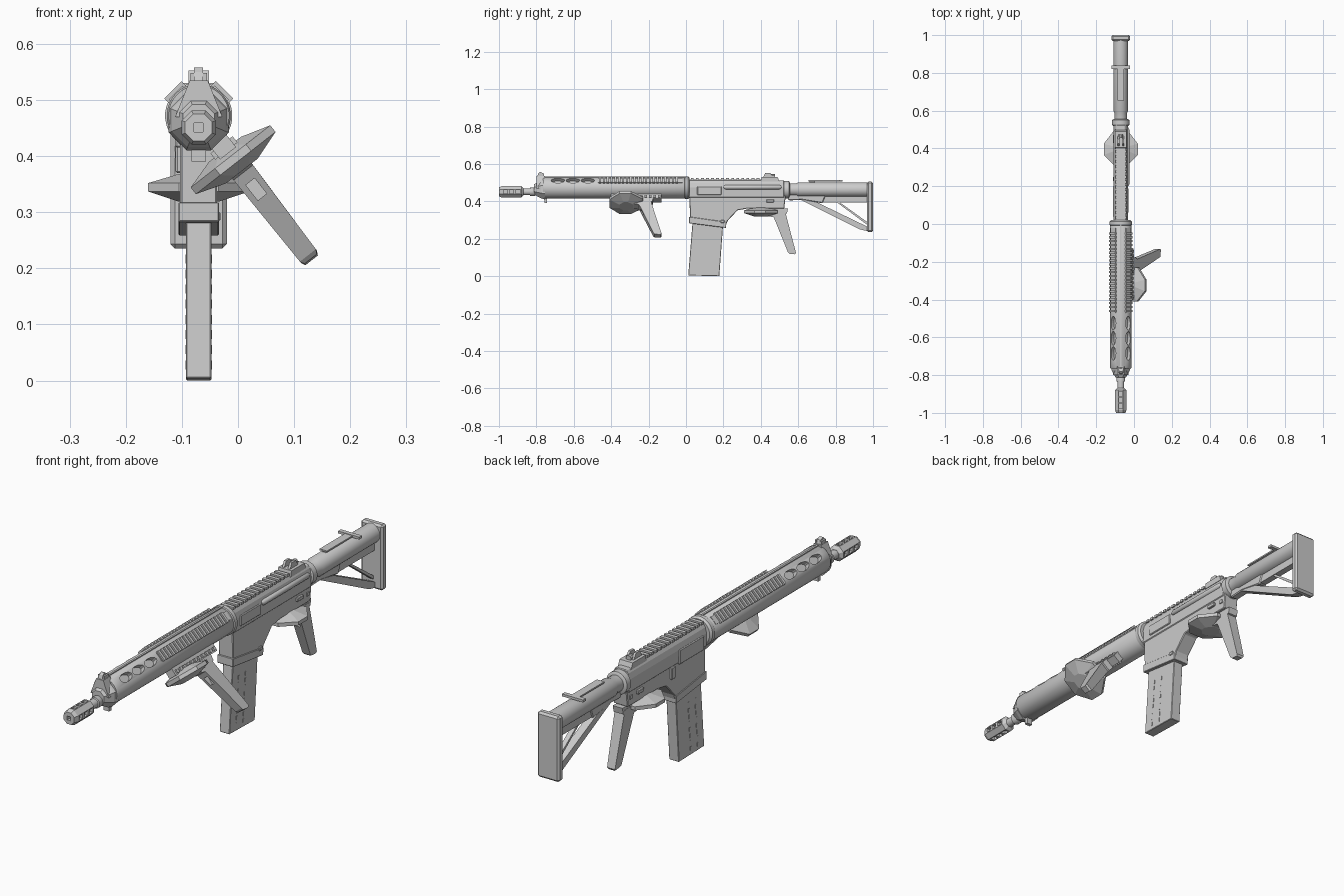
import bpy, bmesh, math
from mathutils import Matrix, Vector

if "Cube" in bpy.data.objects:
    bpy.data.objects.remove(bpy.data.objects["Cube"])

AX = -0.07      # x of the centre plane
HZ = 0.472      # height of the handguard axis
BZ = 0.451      # height of the barrel axis
mat = bpy.data.materials.new("grey")
mat.diffuse_color = (0.6, 0.6, 0.6, 1)
mat.use_nodes = True
mat.node_tree.nodes["Principled BSDF"].inputs["Base Color"].default_value = mat.diffuse_color


def finish(name, bm, smooth=False, bevel=0, turn=None):
    bmesh.ops.recalc_face_normals(bm, faces=bm.faces)
    if turn:
        bm.transform(turn)
    bm.transform(Matrix.Translation((AX, 0, 0)))
    me = bpy.data.meshes.new(name)
    bm.to_mesh(me)
    bm.free()
    ob = bpy.data.objects.new(name, me)
    bpy.context.collection.objects.link(ob)
    me.materials.append(mat)
    if bevel:
        m = ob.modifiers.new("bevel", 'BEVEL')
        m.width, m.segments = bevel, 1
    if smooth:
        bpy.context.view_layer.objects.active = ob
        ob.select_set(True)
        bpy.ops.object.shade_smooth_by_angle(angle=math.radians(35))
        ob.select_set(False)
    return ob


def add_box(bm, x0, x1, y0, y1, z0, z1, m=None):
    r = bmesh.ops.create_cube(bm, size=1)
    for v in r["verts"]:
        v.co = Vector(((x0 + x1) / 2 + v.co.x * (x1 - x0), (y0 + y1) / 2 + v.co.y * (y1 - y0),
                       (z0 + z1) / 2 + v.co.z * (z1 - z0)))
        if m:
            v.co = m @ v.co


def box(name, *a, **k):
    bm = bmesh.new()
    add_box(bm, *a)
    return finish(name, bm, **k)


def skin(bm, rings):
    loops = [[bm.verts.new(p) for p in r] for r in rings]
    for a, b in zip(loops, loops[1:]):
        for i in range(len(a)):
            j = (i + 1) % len(a)
            bm.faces.new((a[i], a[j], b[j], b[i]))
    bm.faces.new(loops[0][::-1])
    bm.faces.new(loops[-1])


def slab(name, prof, hw, **k):
    """Side profile of (y, z) points, widened to half width hw (number or one per point)."""
    w = hw if isinstance(hw, (list, tuple)) else [hw] * len(prof)
    bm = bmesh.new()
    skin(bm, [[(s * h, y, z) for (y, z), h in zip(prof, w)] for s in (-1, 1)])
    return finish(name, bm, **k)


def lathe(name, prof, zc, n=32, **k):
    """Turned part along y from (y, radius) points."""
    bm = bmesh.new()
    ang = [math.tau * (i + 0.5) / n for i in range(n)]
    skin(bm, [[(r * math.cos(a), y, zc + r * math.sin(a)) for a in ang] for y, r in prof])
    return finish(name, bm, **k)


def front_prism(name, pts, y0, y1, **k):
    bm = bmesh.new()
    skin(bm, [[(x, y, z) for x, z in pts] for y in (y0, y1)])
    return finish(name, bm, **k)


def about_axis(deg, zc=HZ):
    return (Matrix.Translation((0, 0, zc)) @ Matrix.Rotation(math.radians(deg), 4, 'Y')
            @ Matrix.Translation((0, 0, -zc)))


def cut(ob, bm, name):
    c = finish(name, bm)
    c.hide_render = True
    c.hide_viewport = True
    m = ob.modifiers.new("cut", 'BOOLEAN')
    m.operation, m.object, m.solver = 'DIFFERENCE', c, 'EXACT'


# Muzzle brake with ports on every other side, and barrel
brake = lathe("muzzle_brake", [(-1, .026), (-.985, .033), (-.88, .033), (-.868, .02)], BZ, 8)
bm = bmesh.new()
for a in (0, 90, 180, 270):
    for y in (-.965, -.932, -.899):
        add_box(bm, -.009, .009, y - .011, y + .011, BZ + .017, BZ + .05, about_axis(a, BZ))
add_box(bm, -.008, .008, -1.02, -.96, BZ - .008, BZ + .008)
cut(brake, bm, "brake_cutter")
lathe("barrel", [(-.875, .018), (-.835, .018), (-.833, .023), (-.81, .023), (-.8, .018), (-.74, .018)],
      BZ, 20, smooth=True)

# Front sight block: tapered collar, fin and lug
lathe("front_collar", [(-.812, .03), (-.775, .052), (-.755, .058)], HZ - .008, 8)
front_prism("front_sight_base", [(-.042, .47), (.042, .47), (.016, .535), (-.016, .535)], -.8, -.755)
slab("front_sight", [(-.8, .52), (-.79, .55), (-.78, .558), (-.765, .55), (-.755, .52)], .008)
for s in (-1, 1):
    box("front_sight_ear", s * .011 - .004, s * .011 + .004, -.79, -.76, .52, .548)
box("front_lug", -.013, .013, -.757, -.742, .39, .425)

# Handguard with oval openings
guard = lathe("handguard", [(-.765, .054), (-.76, .057), (-.01, .057), (0, .05)], HZ, 40, smooth=True)
bm = bmesh.new()
for a in (-45, 45):
    for y in (-.685, -.605, -.525):
        m = about_axis(a) @ Matrix.Translation((0, y, HZ + .055)) @ Matrix.Diagonal((.017, .036, .04, 1))
        bmesh.ops.create_cone(bm, cap_ends=True, segments=20, radius1=1, radius2=1, depth=1, matrix=m)
cut(guard, bm, "opening_cutter")
lathe("handguard_ring", [(-.008, .054), (-.005, .06), (.012, .06), (.02, .052)], HZ, 32, smooth=True)
box("handguard_spine", -.004, .004, -.755, 0, .52, .533)


def rail(name, y0, y1, hw, z, step, turn=None):
    bm = bmesh.new()
    add_box(bm, -hw * .8, hw * .8, y0, y1, z - .015, z + .002)
    for i in range(int((y1 - y0) / step)):
        y = y0 + step * (i + .5)
        add_box(bm, -hw, hw, y - step * .28, y + step * .28, z - .002, z + .009)
    return finish(name, bm, turn=turn)


# Ribbed rails
for side, a in (("left", -45), ("right", 45)):
    rail(side + "_rail", -.47, -.02, .022, HZ + .056, .0205, about_axis(a))
rail("receiver_rail", .02, .41, .029, .515, .027)

# Receiver: rounded upper, lower with magazine well
front_prism("upper_receiver", [(-.036, .42), (.036, .42), (.038, .475), (.032, .498), (.024, .512),
                               (-.024, .512), (-.032, .498), (-.038, .475)], .015, .525, bevel=.003)
slab("lower_receiver", [(.018, .45), (.022, .285), (.21, .262), (.222, .295), (.275, .352), (.33, .362),
                        (.525, .362), (.535, .44)], .033, bevel=.003)
slab("magazine_well_lip", [(.016, .318), (.016, .283), (.214, .258), (.216, .29)], .036, bevel=.002)
lathe("side_tube", [(.2, .006), (.21, .012), (.5, .012), (.51, .006)], .476, 12, smooth=True,
      turn=Matrix.Translation((.034, 0, 0)))
box("ejection_cover", .03, .041, .06, .19, .435, .48, bevel=.003)
box("left_panel", -.042, -.03, .04, .2, .415, .475, bevel=.003)
box("bolt_catch", -.041, -.03, .225, .25, .37, .42, bevel=.003)
box("magazine_button", .03, .039, .185, .205, .285, .3, bevel=.002)
for s in (-1, 1):
    box("selector", s * .036 - .006, s * .036 + .006, .43, .47, .395, .41, bevel=.002)
    box("takedown_pin", s * .034 - .003, s * .034 + .003, .5, .515, .39, .405)

# Rear sight
slab("rear_sight_base", [(.4, .505), (.405, .53), (.49, .53), (.5, .505)], .03)
for s in (-1, 1):
    slab("rear_sight_ear", [(.41, .525), (.425, .553), (.45, .553), (.47, .525)], .005,
         turn=Matrix.Translation((s * .013, 0, 0)))
lathe("rear_sight_knob", [(.455, .012), (.475, .012)], .535, 10)

# Magazine with raised side ribs
slab("magazine", [(.036, .3), (.012, .004), (.178, 0), (.2, .3)], .0225, bevel=.002)
for s in (-1, 1):
    for y in (.052, .097):
        for i in range(8):
            z = .02 + i * .027
            box("magazine_rib", s * .0225 - .0015, s * .0225 + .0015, y + z * .08, y + .006 + z * .08, z, z + .016)


# Pistol grip with lens shaped hand shield, used again as an angled foregrip
def grip(prefix, turn):
    k = dict(turn=turn)
    outline = [(-.035, .31), (.035, .31), (.09, .365), (.09, .425), (.04, .49), (-.04, .49), (-.09, .425), (-.09, .365)]
    bm = bmesh.new()
    skin(bm, [[(x * f, .4 + (y - .4) * f, z) for x, y in outline]
              for f, z in ((.4, .319), (.7, .328), (1, .337), (1, .352), (.7, .36), (.4, .368))])
    finish(prefix + "_shield", bm, **k)
    slab(prefix + "_tang", [(.36, .36), (.38, .33), (.47, .315), (.54, .335), (.545, .362)], .022, **k)
    g = slab(prefix + "_handle", [(.455, .35), (.467, .32), (.545, .128), (.552, .12), (.583, .117), (.588, .125),
                                  (.533, .335), (.53, .35)], [.023, .022, .018, .014, .014, .018, .022, .023], **k)
    bm = bmesh.new()
    add_box(bm, -.01, .01, .46, .503, .26, .295)
    bm.transform(turn)
    cut(g, bm, prefix + "_recess_cutter")


grip("pistol_grip", Matrix.Identity(4))
grip("foregrip", about_axis(-38) @ Matrix.Translation((0, -.72, .028)))
# the foregrip hangs from a short ribbed rail
bm = bmesh.new()
add_box(bm, -.018, .018, -.4, -.13, HZ - .085, HZ - .05)
for i in range(11):
    add_box(bm, -.025, .025, -.39 + i * .024, -.377 + i * .024, HZ - .08, HZ - .066)
finish("foregrip_mount", bm, turn=about_axis(-38))

# Stock: tube, collar, sleeve, frame and butt plate
lathe("stock_collar", [(.52, .04), (.525, .047), (.55, .047), (.555, .038)], .462, 24, smooth=True)
lathe("stock_tube", [(.53, .034), (.59, .034), (.6, .039), (.975, .039)], .463, 32, smooth=True)
slab("stock_lower_tube", [(.53, .438), (.55, .405), (.62, .408), (.73, .39), (.75, .44)], .018, bevel=.004)
slab("stock_brace", [(.6, .415), (.7, .395), (.975, .262), (.975, .24), (.93, .25)], .016)
slab("stock_upper_bar", [(.72, .435), (.72, .395), (.975, .395), (.975, .435)], .014)
slab("stock_inner_brace", [(.8, .40), (.815, .40), (.975, .285), (.975, .27)], .01)
box("butt_plate", -.05, .05, .968, 1, .235, .505, bevel=.008)
# T shaped handle above the tube
box("handle_stem", -.017, .017, .655, .835, .507, .513)
box("handle_bar", -.048, .048, .82, .838, .505, .515)
box("handle_post", -.008, .008, .66, .69, .49, .51)
